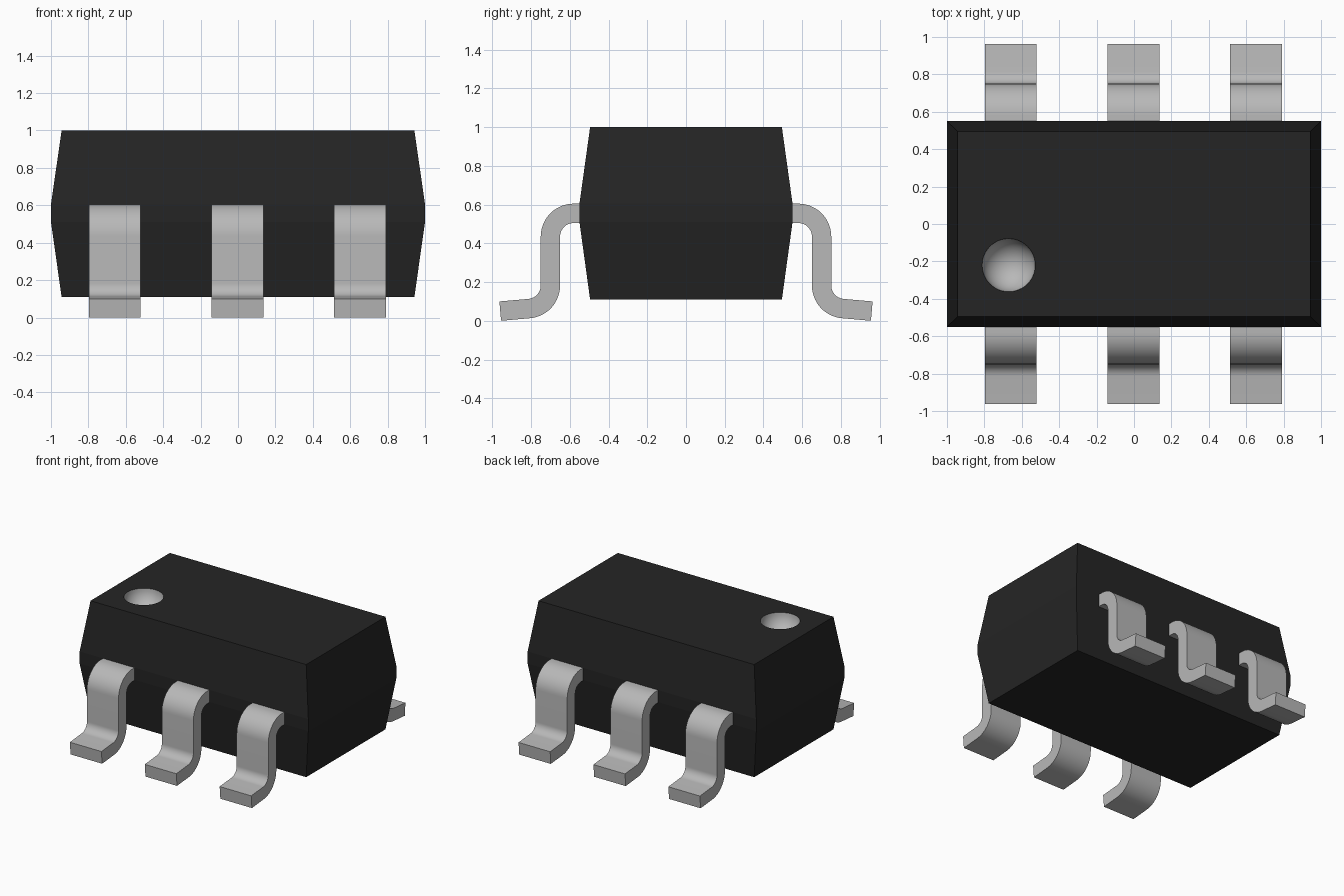
import bpy
import bmesh
from math import sin, cos, pi, radians

if "Cube" in bpy.data.objects:
    bpy.data.objects.remove(bpy.data.objects["Cube"], do_unlink=True)


def material(name, value, roughness):
    m = bpy.data.materials.new(name)
    m.use_nodes = True
    color = (value, value, value, 1)
    m.diffuse_color = color
    bsdf = m.node_tree.nodes["Principled BSDF"]
    bsdf.inputs["Base Color"].default_value = color
    bsdf.inputs["Roughness"].default_value = roughness
    return m


black = material("black plastic", 0.018, 0.6)
grey = material("light grey metal", 0.48, 0.5)


def add_object(name, bm, mats):
    bmesh.ops.recalc_face_normals(bm, faces=bm.faces[:])
    mesh = bpy.data.meshes.new(name)
    bm.to_mesh(mesh)
    bm.free()
    for m in mats:
        mesh.materials.append(m)
    ob = bpy.data.objects.new(name, mesh)
    bpy.context.collection.objects.link(ob)
    return ob


def bridge(bm, a, b):
    n = len(a)
    return [bm.faces.new((a[i], a[(i + 1) % n], b[(i + 1) % n], b[i]))
            for i in range(n)]


def loop_edges(bm, ring):
    edges = []
    for i, v in enumerate(ring):
        w = ring[(i + 1) % len(ring)]
        edges.append(bm.edges.get((v, w)) or bm.edges.new((v, w)))
    return edges


# Package body: stacked rectangles (half width, half depth, height)
bm = bmesh.new()
layers = [(0.943, 0.495, 0.11), (1, 0.55, 0.51), (1, 0.55, 0.605), (0.943, 0.495, 1)]
rings = [[bm.verts.new((sx * w, sy * d, z))
          for sx, sy in ((-1, -1), (1, -1), (1, 1), (-1, 1))] for w, d, z in layers]
bm.faces.new(rings[0][::-1])
for lower, upper in zip(rings, rings[1:]):
    bridge(bm, lower, upper)

# Round index dimple: a half-sphere bowl sunk in the top
SIDES, STEPS, RADIUS = 48, 10, 0.142
CX, CY = -0.67, -0.22
bowl = []
for j in range(STEPS):
    t = j / STEPS * pi / 2
    bowl.append([bm.verts.new((CX + RADIUS * cos(t) * cos(2 * pi * i / SIDES),
                               CY + RADIUS * cos(t) * sin(2 * pi * i / SIDES),
                               1 - RADIUS * sin(t))) for i in range(SIDES)])
bowl_faces = []
for upper, lower in zip(bowl, bowl[1:]):
    bowl_faces += bridge(bm, upper, lower)
bottom = bm.verts.new((CX, CY, 1 - RADIUS))
last = bowl[-1]
for i in range(SIDES):
    bowl_faces.append(bm.faces.new((last[i], last[(i + 1) % SIDES], bottom)))
for f in bowl_faces:
    f.material_index = 1
    f.smooth = True

# Top face around the dimple
bmesh.ops.triangle_fill(bm, use_beauty=True, normal=(0, 0, 1),
                        edges=loop_edges(bm, rings[-1]) + loop_edges(bm, bowl[0]))
add_object("package_body", bm, [black, grey])


def arc(cy, cz, r, start, end, steps=14):
    return [(cy + r * cos(radians(start + (end - start) * i / steps)),
             cz + r * sin(radians(start + (end - start) * i / steps)))
            for i in range(steps + 1)]


def side_line(top_r, foot_r):
    # One long edge of the bent strip, from the body out to the foot tip
    top = arc(0.58, 0.435, top_r, 90, 0)
    foot = arc(0.82, 0.183, foot_r, 180, 265)
    tip = (foot[-1][0] + 0.15 * cos(radians(5)), foot[-1][1] - 0.15 * sin(radians(5)))
    return [(0.535, 0.435 + top_r)] + top + foot + [tip]


# Gull-wing lead: bent strip section extruded across its width
def lead(name, x, side):
    bm = bmesh.new()
    outer, inner = side_line(0.17, 0.07), side_line(0.07, 0.17)
    hw = 0.138
    sections = [[bm.verts.new((x + hw * s, side * p[0], p[1]))
                 for p, s in ((o, -1), (o, 1), (i, 1), (i, -1))]
                for o, i in zip(outer, inner)]
    for a, b in zip(sections, sections[1:]):
        bridge(bm, a, b)
    bm.faces.new(sections[0])
    bm.faces.new(sections[-1])
    ob = add_object(name, bm, [grey])
    bpy.ops.object.select_all(action='DESELECT')
    ob.select_set(True)
    bpy.context.view_layer.objects.active = ob
    bpy.ops.object.shade_smooth_by_angle(angle=radians(30))


for row, side in (("front", -1), ("back", 1)):
    for place, x in (("right", -0.658), ("middle", -0.003), ("left", 0.652)):
        lead(f"{row}_{place}_lead", x, side)
